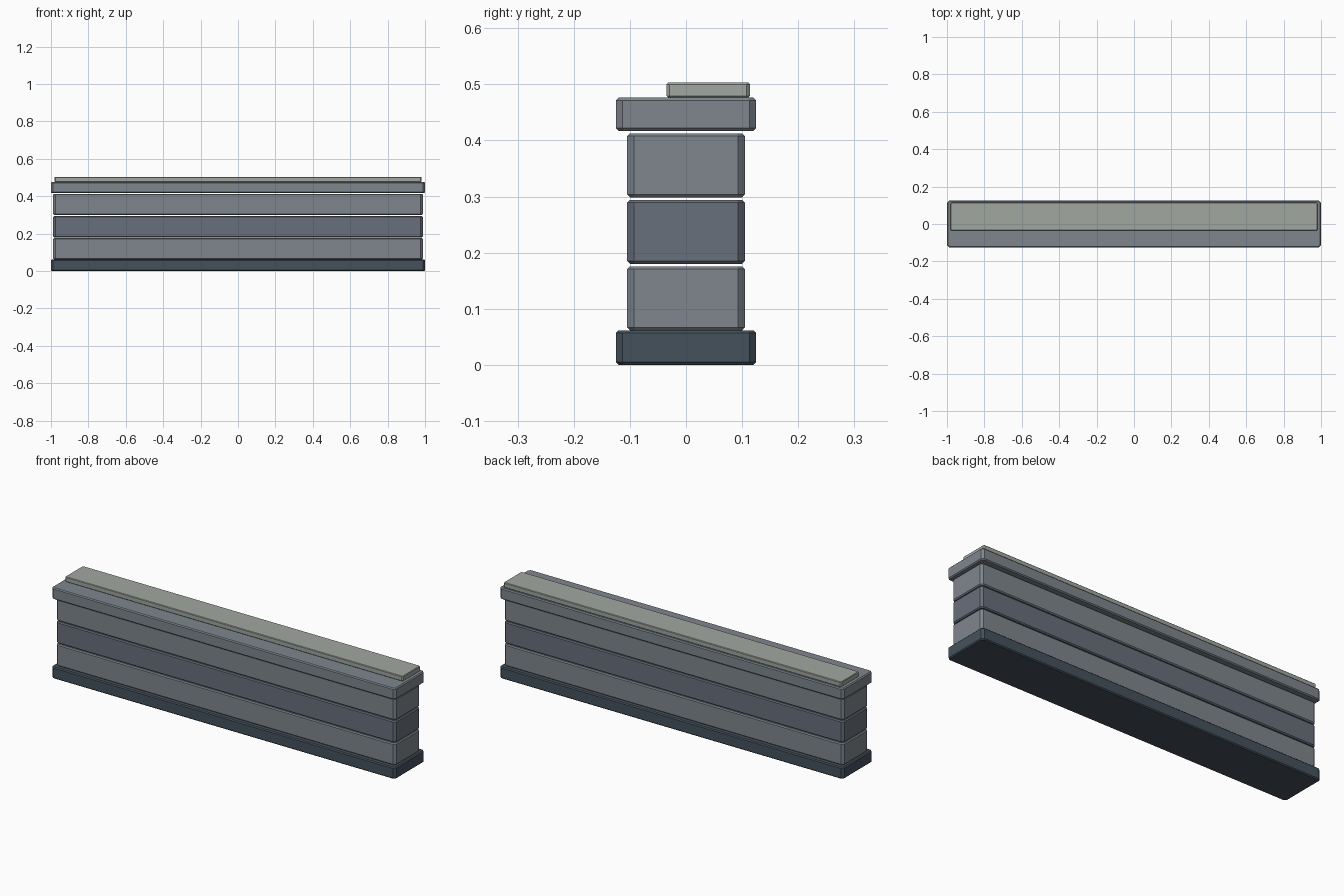
import bpy, bmesh

if "Cube" in bpy.data.objects:
    bpy.data.objects.remove(bpy.data.objects["Cube"])


def material(name, rgb):
    m = bpy.data.materials.new(name)
    m.diffuse_color = (*rgb, 1)
    m.use_nodes = True
    m.node_tree.nodes["Principled BSDF"].inputs["Base Color"].default_value = m.diffuse_color
    return m


def slab(name, hx, y0, y1, z0, z1, corner, rim, mat):
    """Box with cut vertical corners and a narrower chamfer round top and bottom."""
    def ring(z, inset):
        x, a, b = hx - inset, y0 + inset, y1 - inset
        c = corner - inset * 0.586      # keeps the chamfer even round the corners
        pts = [(x - c, a), (x, a + c), (x, b - c), (x - c, b),
               (c - x, b), (-x, b - c), (-x, a + c), (c - x, a)]
        return [bm.verts.new((px, py, z)) for px, py in pts]

    bm = bmesh.new()
    rings = [ring(z0, rim), ring(z0 + rim, 0), ring(z1 - rim, 0), ring(z1, rim)]
    for lo, hi in zip(rings, rings[1:]):
        for i in range(8):
            j = (i + 1) % 8
            bm.faces.new((lo[i], lo[j], hi[j], hi[i]))
    bm.faces.new(rings[0][::-1])
    bm.faces.new(rings[-1])
    mesh = bpy.data.meshes.new(name)
    bm.to_mesh(mesh)
    bm.free()
    mesh.materials.append(mat)
    obj = bpy.data.objects.new(name, mesh)
    bpy.context.collection.objects.link(obj)


dark = material("dark_stone", (0.06, 0.083, 0.107))
grey = material("grey_stone", (0.21, 0.24, 0.27))
blue = material("blue_stone", (0.14, 0.16, 0.20))
pale = material("pale_stone", (0.355, 0.39, 0.355))

# Footing
slab("base_plinth", 1.0, -0.125, 0.125, 0, 0.0615, 0.012, 0.005, dark)

# Three wall courses with open joints
for i, (name, mat) in enumerate([("lower_course", grey), ("middle_course", blue),
                                 ("upper_course", grey)]):
    z = 0.0615 + i * 0.1185
    slab(name, 0.988, -0.105, 0.105, z, z + 0.114, 0.012, 0.005, mat)

# Coping and the offset strip on top
slab("coping", 1.0, -0.125, 0.125, 0.417, 0.4765, 0.012, 0.005, grey)
slab("top_strip", 0.982, -0.035, 0.114, 0.4765, 0.503, 0.006, 0.003, pale)
